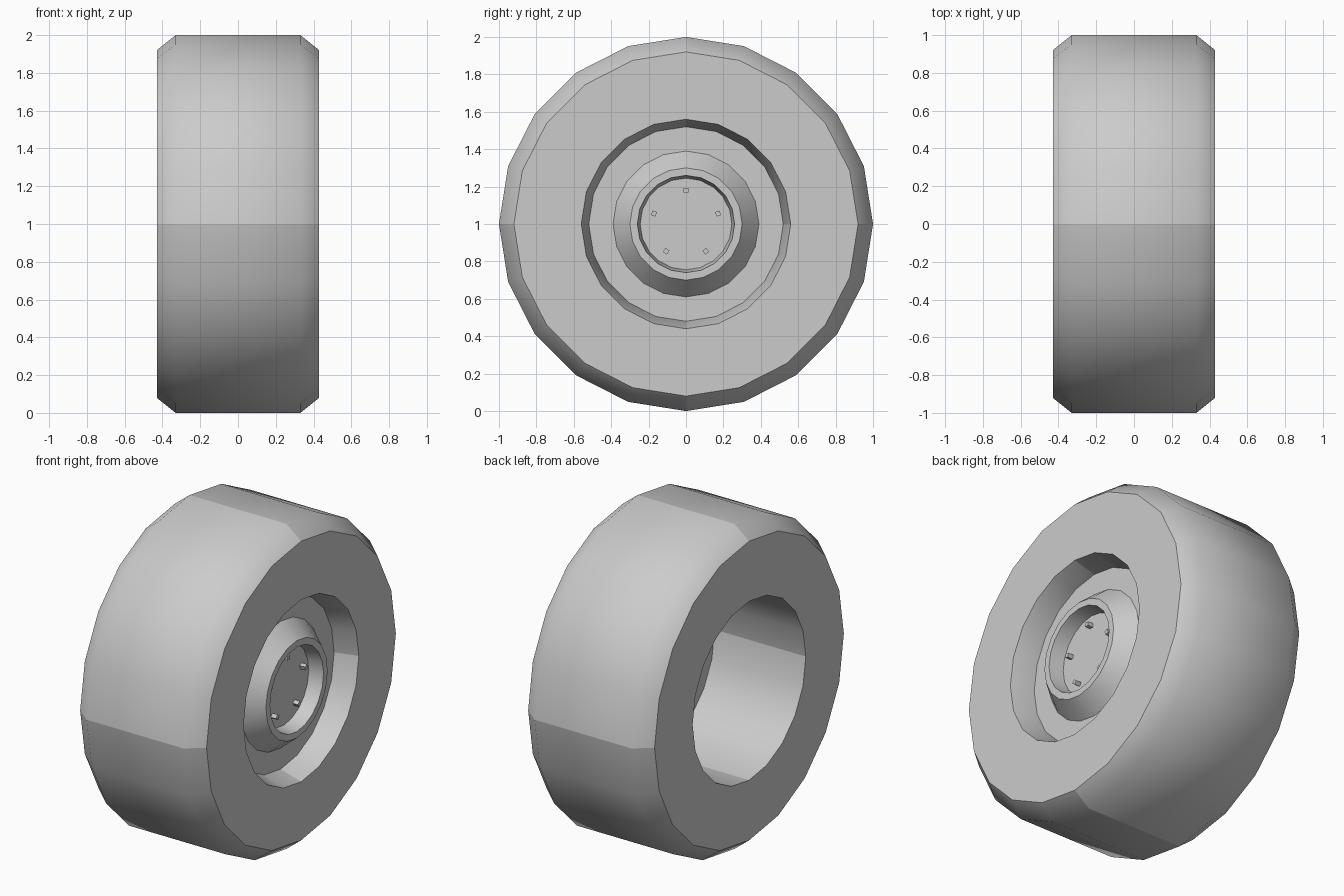
import bpy, bmesh, math
from mathutils import Matrix

cube = bpy.data.objects.get("Cube")
if cube:
    bpy.data.objects.remove(cube, do_unlink=True)

SEGMENTS = 20
AXLE_Z = 1.0

grey = bpy.data.materials.new("wheel grey")
grey.use_nodes = True
colour = (0.6, 0.6, 0.6, 1)
grey.diffuse_color = colour
grey.node_tree.nodes["Principled BSDF"].inputs["Base Color"].default_value = colour


def finish(name, bm, angle):
    """Turn a bmesh into a named, shaded object on the axle."""
    bmesh.ops.recalc_face_normals(bm, faces=bm.faces[:])
    mesh = bpy.data.meshes.new(name)
    bm.to_mesh(mesh)
    bm.free()
    mesh.materials.append(grey)
    obj = bpy.data.objects.new(name, mesh)
    obj.location.z = AXLE_Z
    bpy.context.collection.objects.link(obj)
    bpy.ops.object.select_all(action='DESELECT')
    obj.select_set(True)
    bpy.context.view_layer.objects.active = obj
    bpy.ops.object.shade_smooth_by_angle(angle=math.radians(angle))
    return obj


def lathe(name, profile, closed, quarter_seams=False, angle=40):
    """Spin (x, radius) points about the x axis."""
    bm = bmesh.new()
    rings = []
    for x, r in profile:
        ring = []
        for i in range(SEGMENTS):
            a = math.tau * i / SEGMENTS
            ring.append(bm.verts.new((x, r * math.sin(a), r * math.cos(a))))
        rings.append(ring)
    pairs = list(zip(rings, rings[1:]))
    if closed:
        pairs.append((rings[-1], rings[0]))
    for a, b in pairs:
        for i in range(SEGMENTS):
            j = (i + 1) % SEGMENTS
            bm.faces.new((a[i], a[j], b[j], b[i]))
        if quarter_seams:
            for i in range(0, SEGMENTS, SEGMENTS // 4):
                bm.edges.get((a[i], b[i])).smooth = False
    if not closed:
        bm.faces.new(rings[0])
        bm.faces.new(rings[-1])
    return finish(name, bm, angle)


# Tyre: chamfered tread, flat sidewalls, bore with a tapered outer lip
lathe("tyre", [(-0.43, 0.55), (-0.43, 0.92), (-0.33, 1.0), (0.33, 1.0),
               (0.43, 0.92), (0.43, 0.56), (0.29, 0.52), (0.19, 0.52),
               (0.19, 0.55)], closed=True, quarter_seams=True)

# Hub: rim plate, raised cone, narrow ring and recessed face
lathe("hub", [(0.19, 0.52), (0.29, 0.52), (0.29, 0.39), (0.40, 0.30),
              (0.40, 0.26), (0.31, 0.245)], closed=False, angle=30)

# Wheel nuts: five small blocks around the recessed face
bm = bmesh.new()
for i in range(5):
    turn = Matrix.Rotation(math.tau * i / 5, 4, 'X')
    place = Matrix.Translation((0.325, 0, 0.18))
    size = Matrix.Diagonal((0.04, 0.025, 0.025, 1))
    bmesh.ops.create_cube(bm, size=1, matrix=turn @ place @ size)
finish("wheel_nuts", bm, 30)
